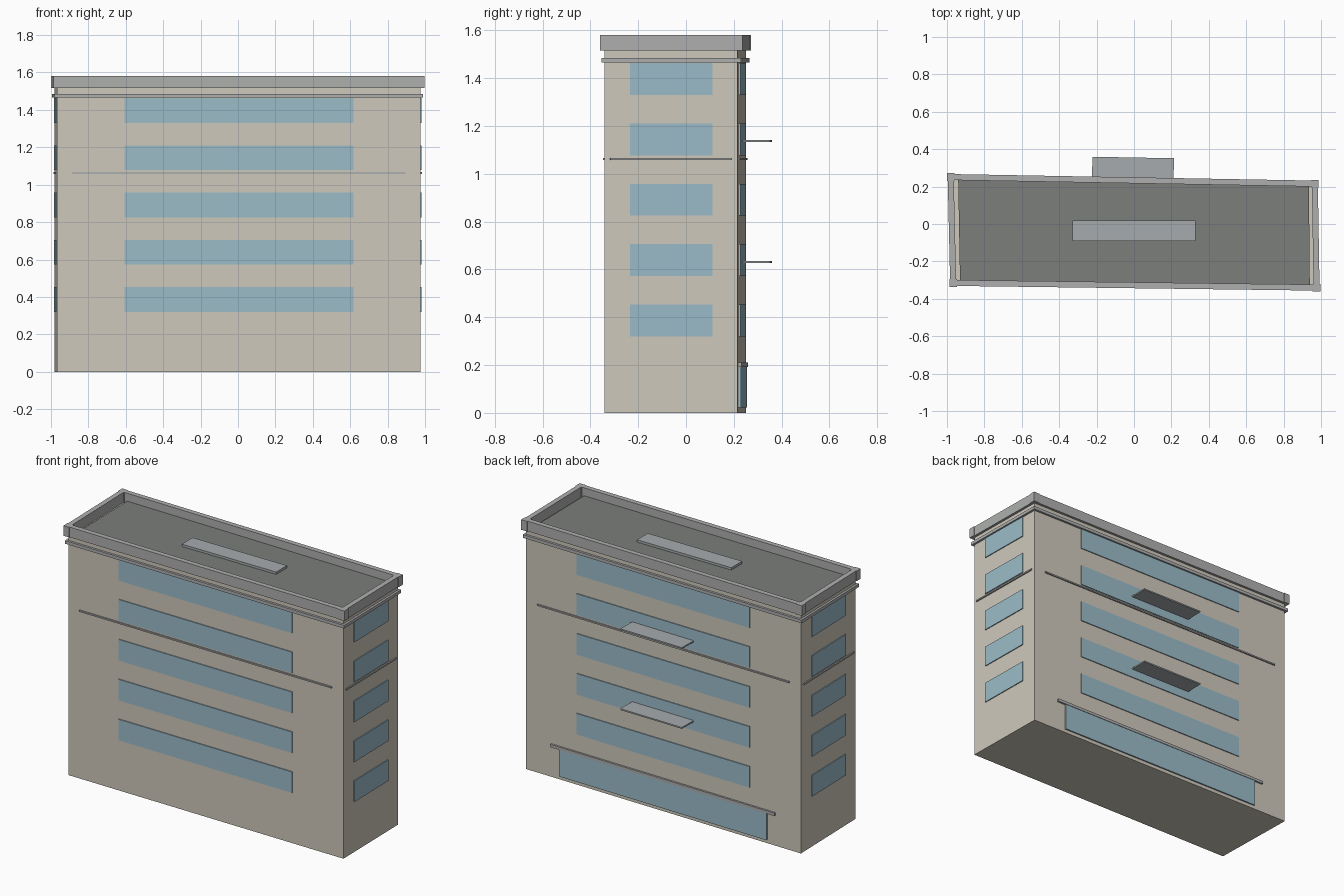
import bpy
import bmesh
from mathutils import Vector

if "Cube" in bpy.data.objects:
    bpy.data.objects.remove(bpy.data.objects["Cube"])


def material(name, color):
    m = bpy.data.materials.new(name)
    m.diffuse_color = (*color, 1)
    m.use_nodes = True
    m.node_tree.nodes["Principled BSDF"].inputs["Base Color"].default_value = m.diffuse_color
    return m


PLASTER = material("plaster", (0.62, 0.58, 0.50))
GLASS = material("glass", (0.33, 0.50, 0.58))
TRIM = material("trim", (0.42, 0.43, 0.42))
ROOF = material("roofing", (0.20, 0.21, 0.20))
METAL = material("metal", (0.38, 0.41, 0.42))


def prism(name, outline, z0, z1, mat):
    """Extrude a counter-clockwise outline from z0 to z1."""
    bm = bmesh.new()
    face = bm.faces.new([bm.verts.new((x, y, z0)) for x, y in outline])
    ext = bmesh.ops.extrude_face_region(bm, geom=[face], use_keep_orig=True)
    for v in ext["geom"]:
        if isinstance(v, bmesh.types.BMVert):
            v.co.z = z1
    bmesh.ops.recalc_face_normals(bm, faces=bm.faces)
    mesh = bpy.data.meshes.new(name)
    bm.to_mesh(mesh)
    bm.free()
    mesh.materials.append(mat)
    obj = bpy.data.objects.new(name, mesh)
    bpy.context.collection.objects.link(obj)
    return obj


# Slightly skewed footprint: front left, front right, back right, back left
CORNERS = [Vector(c) for c in
           ((-0.967, -0.315), (0.976, -0.34), (0.967, 0.216), (-0.98, 0.251))]
SIDES = {n: (CORNERS[i], CORNERS[(i + 1) % 4])
         for i, n in enumerate(("front", "right", "back", "left"))}


def wall_box(name, side, half, inner, outer, z0, z1, mat):
    """Box centred along a wall, spanning inner..outer from the wall plane."""
    a, b = SIDES[side]
    mid, d = (a + b) / 2, (b - a).normalized()
    n = Vector((d.y, -d.x))
    pts = [mid + d * s * half + n * o
           for s, o in ((-1, outer), (1, outer), (1, inner), (-1, inner))]
    return prism(name, pts, z0, z1, mat)


# Main block
prism("building_body", CORNERS, 0, 1.516, PLASTER)

# Window strips, string course, cornice and parapet on every side
for side, (a, b) in SIDES.items():
    half = (b - a).length / 2
    win = half * (0.63 if side in ("front", "back") else 0.622)
    for floor in range(5):
        z = 0.32 + floor * 0.2525
        wall_box(f"{side}_window_{floor + 1}", side, win, -0.008, 0.006,
                 z, z + 0.133, GLASS)
    wall_box(f"{side}_string_course", side, half * 0.917, -0.006, 0.008,
             1.058, 1.067, TRIM)
    wall_box(f"{side}_cornice", side, half + 0.014, -0.014, 0.014,
             1.465, 1.485, TRIM)
    wall_box(f"{side}_parapet", side, half, -0.016, 0.016, 1.516, 1.58, TRIM)

# Parapet corner posts
for i, c in enumerate(CORNERS):
    square = [c + Vector(o) * 0.0205
              for o in ((-1, -1), (1, -1), (1, 1), (-1, 1))]
    prism(f"parapet_post_{i + 1}", square, 1.516, 1.58, TRIM)

# Roof covering and low roof unit
prism("roof_slab", [(-0.93, -0.308), (0.94, -0.325), (0.935, 0.21), (-0.94, 0.24)],
      1.51, 1.53, ROOF)
prism("roof_unit", [(-0.33, -0.09), (0.33, -0.09), (0.33, 0.018), (-0.33, 0.018)],
      1.525, 1.545, METAL)

# Rear ground floor glazing with canopy, and two balcony slabs
wall_box("shopfront", "back", 0.735, -0.008, 0.009, 0.022, 0.195, GLASS)
wall_box("shopfront_canopy", "back", 0.795, -0.008, 0.012, 0.192, 0.21, TRIM)
for i, z in enumerate((0.627, 1.132)):
    wall_box(f"balcony_slab_{i + 1}", "back", 0.218, -0.005, 0.122,
             z, z + 0.009, METAL)
